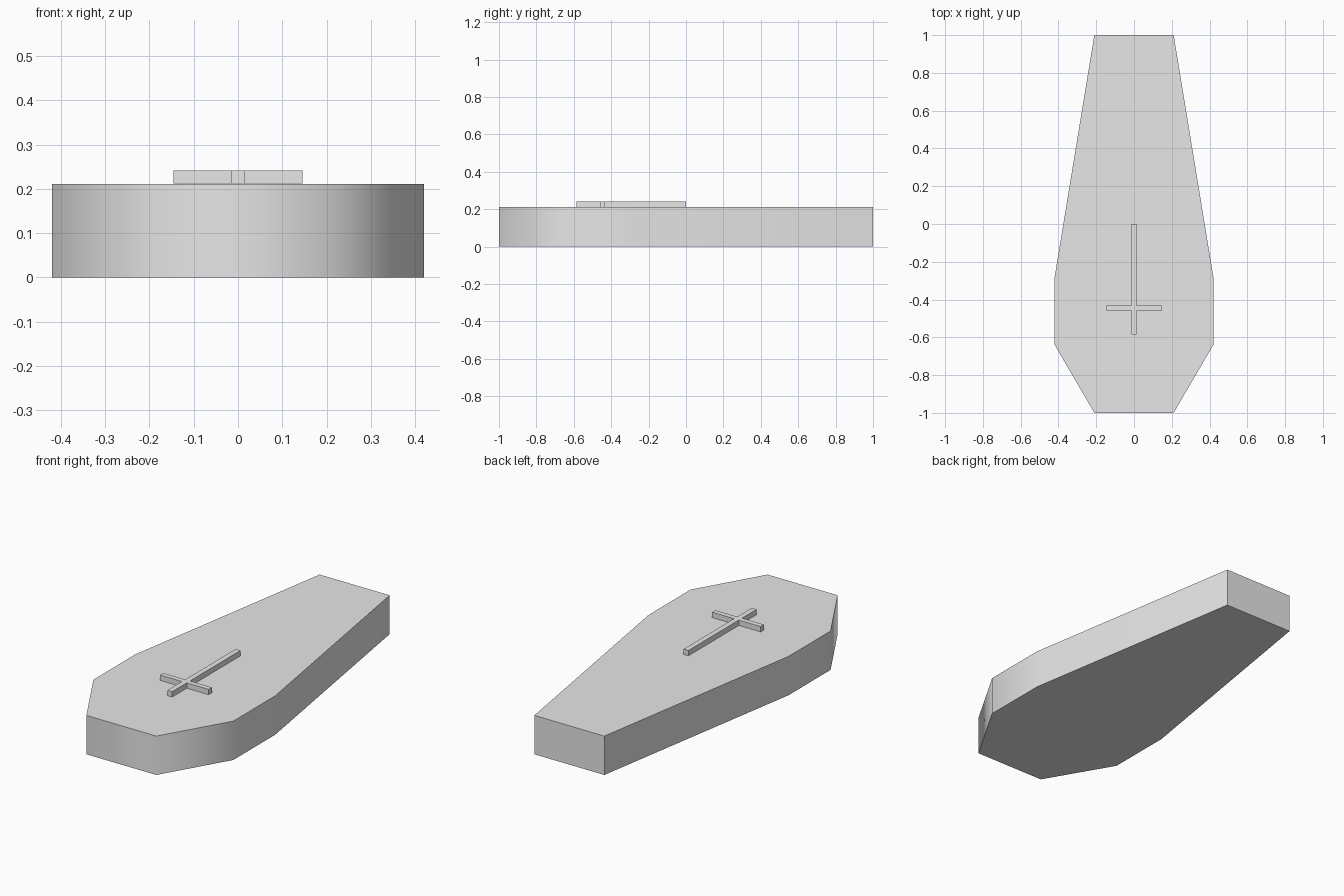
import bpy
import bmesh
import math

cube = bpy.data.objects.get("Cube")
if cube:
    bpy.data.objects.remove(cube, do_unlink=True)

# One stone grey for every part
grey = bpy.data.materials.new("light_grey")
grey.use_nodes = True
grey.diffuse_color = (0.8, 0.8, 0.8, 1)
grey.node_tree.nodes["Principled BSDF"].inputs["Base Color"].default_value = grey.diffuse_color


def mirrored_prism(name, half, bottom, top):
    """Extrude a left-right symmetric outline; half runs front to back on +x."""
    outline = half + [(-x, y) for x, y in reversed(half)]
    bm = bmesh.new()
    base = bm.faces.new([bm.verts.new((x, y, bottom)) for x, y in outline])
    extruded = bmesh.ops.extrude_face_region(bm, geom=[base], use_keep_orig=True)
    raised = [v for v in extruded["geom"] if isinstance(v, bmesh.types.BMVert)]
    bmesh.ops.translate(bm, verts=raised, vec=(0, 0, top - bottom))
    bmesh.ops.recalc_face_normals(bm, faces=bm.faces)
    mesh = bpy.data.meshes.new(name)
    bm.to_mesh(mesh)
    bm.free()
    mesh.materials.append(grey)
    obj = bpy.data.objects.new(name, mesh)
    bpy.context.collection.objects.link(obj)
    return obj


# Coffin body: wide shoulders near the front, tapering to the back
body = mirrored_prism(
    "coffin_body",
    [(0.21, -1), (0.42, -0.64), (0.42, -0.28), (0.21, 1)],
    0, 0.211)

# Sides blend smoothly round the shoulders; rims and back corners stay sharp
bpy.ops.object.select_all(action="DESELECT")
body.select_set(True)
bpy.context.view_layer.objects.active = body
bpy.ops.object.shade_smooth_by_angle(angle=math.radians(70))

# Raised cross on the lid, its head towards the front
bar = 0.0145
arm = 0.146
arm_front, arm_back = -0.46, -0.432
mirrored_prism(
    "lid_cross",
    [(bar, -0.585), (bar, arm_front), (arm, arm_front),
     (arm, arm_back), (bar, arm_back), (bar, 0)],
    0.212, 0.241)
